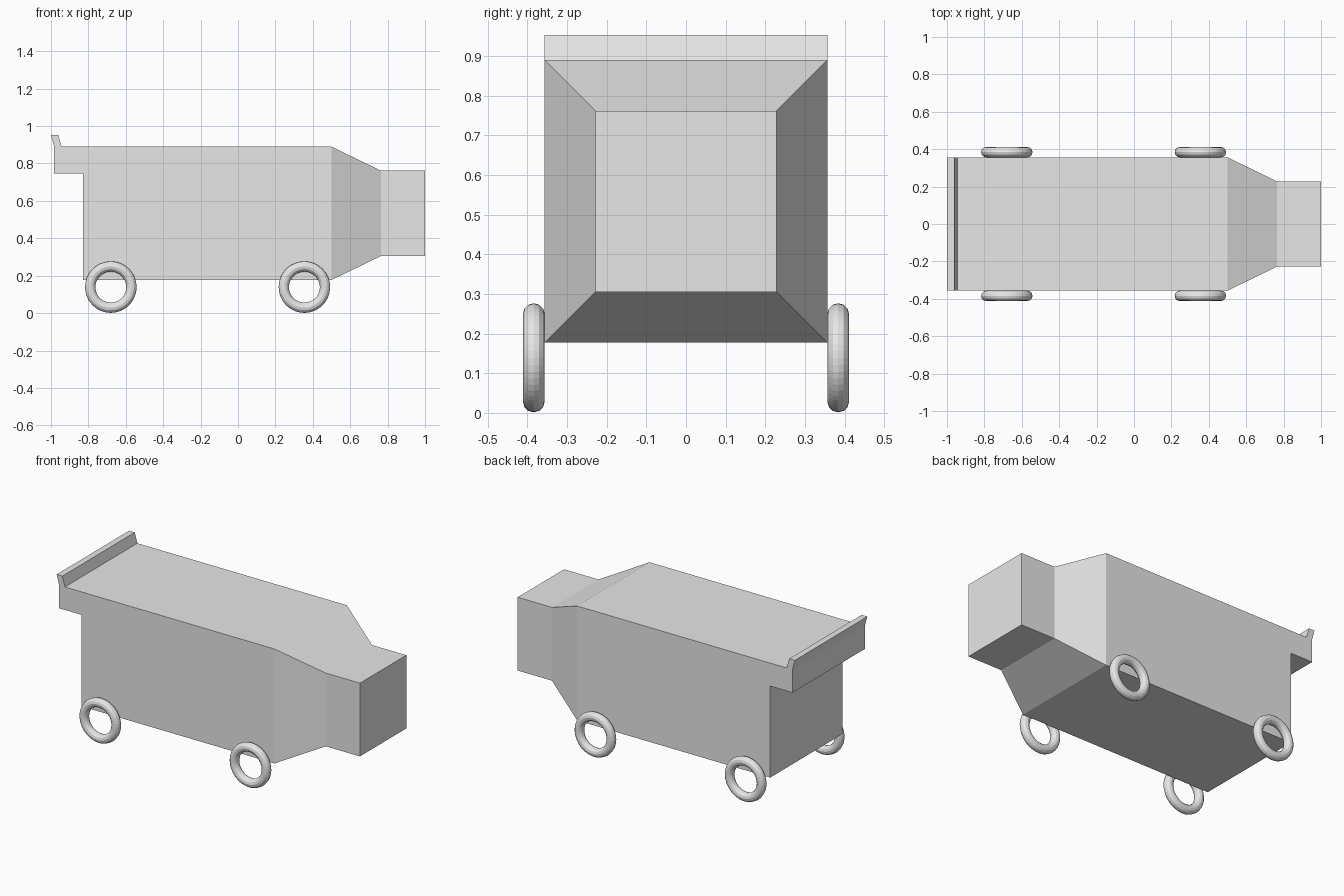
import bpy, bmesh, math
from mathutils import Vector

if "Cube" in bpy.data.objects:
    bpy.data.objects.remove(bpy.data.objects["Cube"])

grey = bpy.data.materials.new("light grey")
grey.diffuse_color = (0.8, 0.8, 0.8, 1)
grey.use_nodes = True
grey.node_tree.nodes["Principled BSDF"].inputs["Base Color"].default_value = grey.diffuse_color

HALF_W = 0.3565   # half width of the body
MID_Z = 0.5335    # height of the nose axis

# Van body: side profile with rear overhang and raised spoiler lip, extruded across y
profile = [(-0.83, 0.177), (0.50, 0.177), (0.50, 0.89), (-0.943, 0.89),
           (-0.961, 0.953), (-1.0, 0.953), (-0.983, 0.89), (-0.983, 0.747), (-0.83, 0.747)]
bm = bmesh.new()
side = bm.faces.new([bm.verts.new((x, -HALF_W, z)) for x, z in profile])
ext = bmesh.ops.extrude_face_region(bm, geom=[side])["geom"]
for v in ext:
    if isinstance(v, bmesh.types.BMVert):
        v.co.y = HALF_W
bmesh.ops.recalc_face_normals(bm, faces=bm.faces[:])

# Nose: taper the front face inwards, then extend it straight forward
nose = max(bm.faces, key=lambda f: f.calc_center_median().x)
for x, scale in ((0.764, 0.64), (1.0, 1.0)):
    nose = bmesh.ops.extrude_discrete_faces(bm, faces=[nose])["faces"][0]
    for v in nose.verts:
        v.co = Vector((x, v.co.y * scale, MID_Z + (v.co.z - MID_Z) * scale))
bmesh.ops.recalc_face_normals(bm, faces=bm.faces[:])

mesh = bpy.data.meshes.new("body")
bm.to_mesh(mesh)
bm.free()
mesh.materials.append(grey)
bpy.context.collection.objects.link(bpy.data.objects.new("body", mesh))

# Four open ring wheels beside the body
for end, x in (("rear", -0.68), ("front", 0.355)):
    for name, y in (("right", -0.384), ("left", 0.384)):
        bpy.ops.mesh.primitive_torus_add(
            major_segments=48, minor_segments=12, major_radius=0.11, minor_radius=0.0275,
            location=(x, y, 0.139), rotation=(math.pi / 2, 0, 0))
        wheel = bpy.context.object
        wheel.name = f"{end}_{name}_wheel"
        wheel.data.materials.append(grey)
